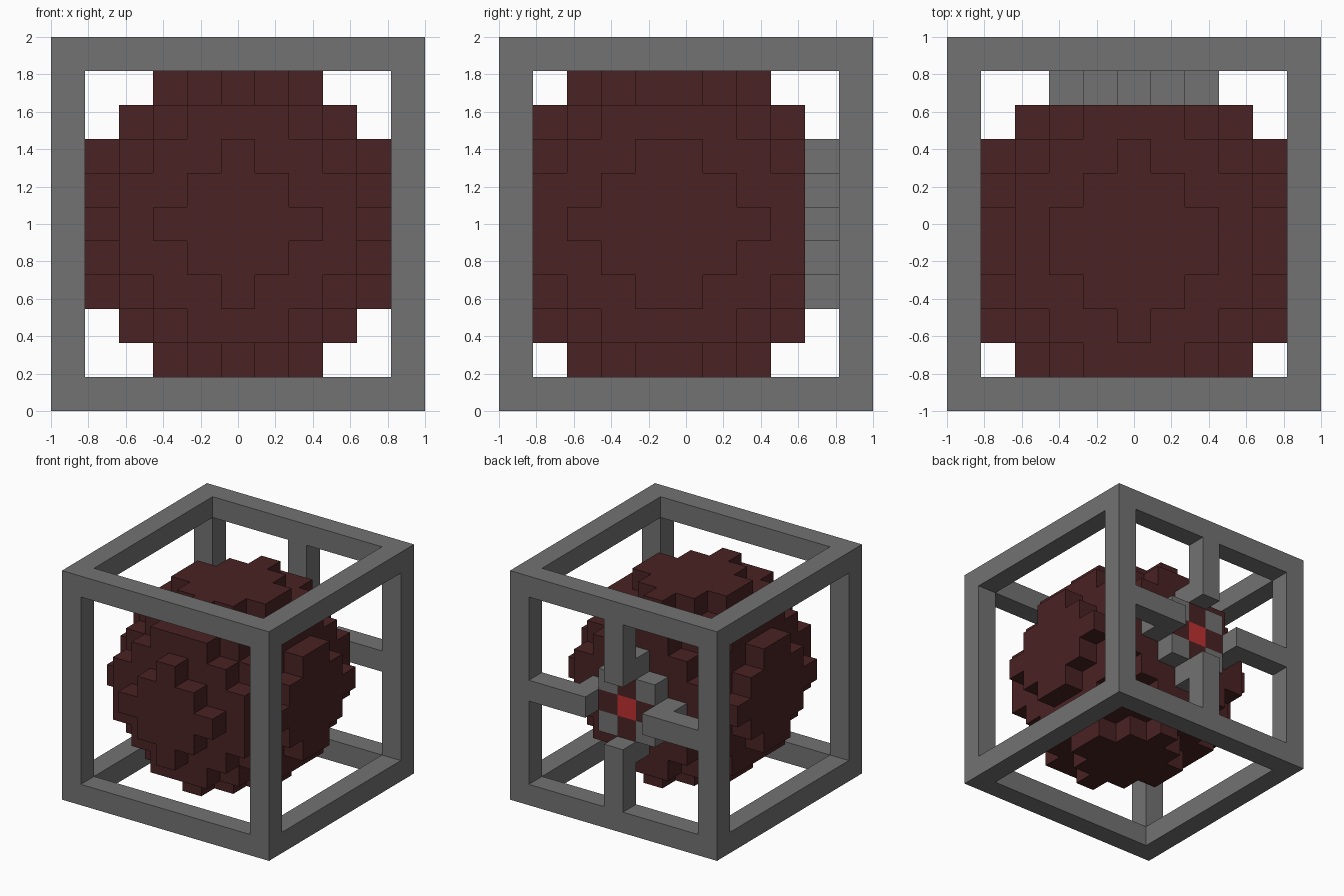
import bpy
import bmesh
import math
from itertools import product
from mathutils import Vector

if "Cube" in bpy.data.objects:
    bpy.data.objects.remove(bpy.data.objects["Cube"], do_unlink=True)

N = 5                      # cells run from -N to N on each axis
S = 2 / (2 * N + 1)        # cell size


def make_material(name, rgb):
    mat = bpy.data.materials.new(name)
    mat.use_nodes = True
    color = (*rgb, 1)
    mat.diffuse_color = color
    mat.node_tree.nodes["Principled BSDF"].inputs["Base Color"].default_value = color
    return mat


grey = make_material("grey", (0.17, 0.17, 0.17))
dark_red = make_material("dark_red", (0.068, 0.016, 0.017))
bright_red = make_material("bright_red", (0.52, 0.03, 0.03))

cells = list(product(range(-N, N + 1), repeat=3))


def in_ball(x, y, z):
    """Two overlapping balls, one a cell in front of the other."""
    return any(x * x + (y + shift) ** 2 + z * z <= 20 for shift in (0, 1))


# Sort the cells into parts
frame = {c for c in cells if sum(abs(v) == N for v in c) >= 2}
struts = {(x, y, z) for x, y, z in cells
          if y == N and x * z == 0 and 2 <= abs(x + z) < N}
ball = {c for c in cells if in_ball(*c)}
back_plate = {(x, y, z) for x, y, z in ball if y == N - 1 and abs(x) + abs(z) == 2}
core = {(0, N - 1, 0)}
ball -= back_plate | core
solid = frame | struts | ball | back_plate | core


def build_part(name, part, mat):
    """Make the outer skin of a set of cells, joining flat areas."""
    bm = bmesh.new()
    for cell in part:
        for axis, sign in product(range(3), (-1, 1)):
            n = Vector((0, 0, 0))
            n[axis] = sign
            if tuple(int(a + b) for a, b in zip(cell, n)) in solid:
                continue
            u = Vector((0, 0, 0))
            u[(axis + 1) % 3] = 1
            v = n.cross(u)
            middle = Vector(cell) + n / 2
            corners = [middle + (u * a + v * b) / 2
                       for a, b in ((-1, -1), (1, -1), (1, 1), (-1, 1))]
            bm.faces.new([bm.verts.new(p * S + Vector((0, 0, 1))) for p in corners])
    bmesh.ops.remove_doubles(bm, verts=bm.verts[:], dist=S / 100)
    bmesh.ops.dissolve_limit(bm, angle_limit=math.radians(1),
                             verts=bm.verts[:], edges=bm.edges[:])
    mesh = bpy.data.meshes.new(name)
    bm.to_mesh(mesh)
    bm.free()
    mesh.materials.append(mat)
    bpy.context.collection.objects.link(bpy.data.objects.new(name, mesh))


build_part("cube_frame", frame, grey)
build_part("back_struts", struts, grey)
build_part("back_plate", back_plate, grey)
build_part("block_ball", ball, dark_red)
build_part("back_core", core, bright_red)
